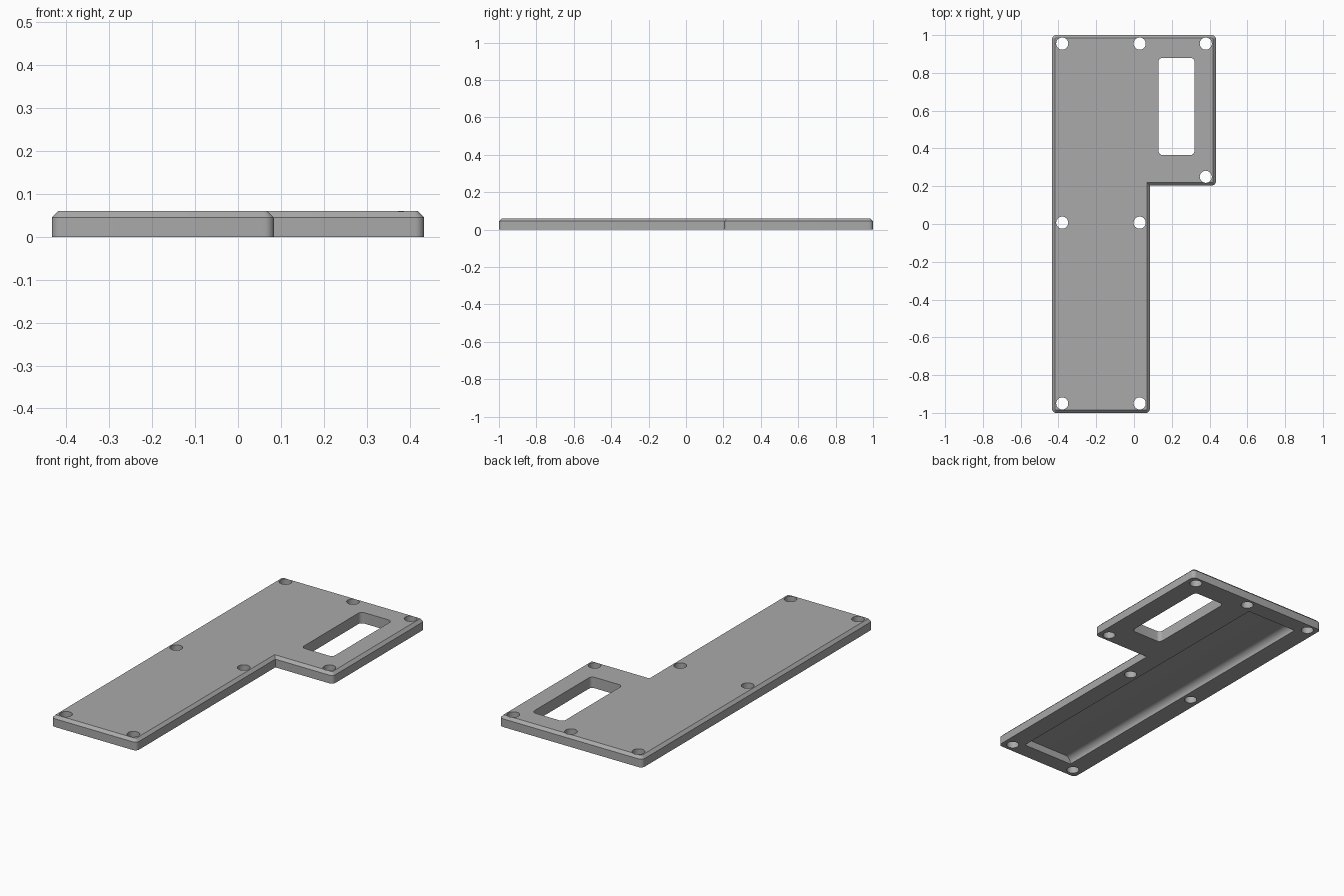
import bpy, bmesh, math
from mathutils import Vector

if "Cube" in bpy.data.objects:
    bpy.data.objects.remove(bpy.data.objects["Cube"], do_unlink=True)

HEIGHT, CHAMFER = 0.06, 0.015

grey = bpy.data.materials.new("plain grey")
grey.use_nodes = True
grey.diffuse_color = (0.4, 0.4, 0.4, 1)
grey.node_tree.nodes["Principled BSDF"].inputs["Base Color"].default_value = (0.4, 0.4, 0.4, 1)


def rounded(points, radii, steps=6):
    """Round the corners of a closed 2D outline; radius 0 stays sharp."""
    out = []
    for i, (p, r) in enumerate(zip(points, radii)):
        p = Vector(p)
        if r == 0:
            out.append(p)
            continue
        a = (Vector(points[i - 1]) - p).normalized()
        b = (Vector(points[(i + 1) % len(points)]) - p).normalized()
        for k in range(steps + 1):
            t = k / steps * math.pi / 2
            out.append(p + a * r * (1 - math.sin(t)) + b * r * (1 - math.cos(t)))
    return out


def prism(name, points, vector, chamfer=0):
    """Extrude a 3D outline along a vector, optionally chamfering its far rim."""
    bm = bmesh.new()
    base = bm.faces.new([bm.verts.new(p) for p in points])
    cap = bmesh.ops.extrude_face_region(bm, geom=[base], use_keep_orig=True)["geom"]
    bmesh.ops.translate(bm, vec=vector, verts=[g for g in cap if isinstance(g, bmesh.types.BMVert)])
    rim = [g for g in cap if isinstance(g, bmesh.types.BMEdge)]
    bmesh.ops.recalc_face_normals(bm, faces=bm.faces)
    if chamfer:
        bmesh.ops.bevel(bm, geom=rim, offset=chamfer, segments=1, profile=0.5, affect='EDGES')
    mesh = bpy.data.meshes.new(name)
    bm.to_mesh(mesh)
    bm.free()
    mesh.materials.append(grey)
    obj = bpy.data.objects.new(name, mesh)
    bpy.context.collection.objects.link(obj)
    return obj


def rect(x0, x1, y0, y1):
    return [(x0, y0), (x1, y0), (x1, y1), (x0, y1)]


# L-shaped cover plate with a chamfered top rim
R = 0.022
outline = [(-0.434, -1), (0.084, -1), (0.084, 0.204), (0.434, 0.204), (0.434, 1), (-0.434, 1)]
plate = prism("cover_plate", [(p.x, p.y, 0) for p in rounded(outline, [R, R, 0, R, R, R])],
              (0, 0, HEIGHT), CHAMFER)

# Window opening
window = rounded(rect(0.13, 0.32, 0.365, 0.88), [0.022] * 4)
cutters = [prism("window_cutter", [(p.x, p.y, -0.05) for p in window], (0, 0, 0.2))]

# Screw holes
for x, y in [(-0.38, 0.955), (0.03, 0.955), (0.38, 0.955), (0.38, 0.25),
             (-0.38, 0.007), (0.03, 0.007), (-0.38, -0.95), (0.03, -0.95)]:
    ring = [(x + 0.032 * math.cos(k * math.tau / 32), y + 0.032 * math.sin(k * math.tau / 32), -0.05)
            for k in range(32)]
    cutters.append(prism("screw_hole_cutter", ring, (0, 0, 0.2)))

# Long recess underneath, with rounded upper long edges
recess = rounded(rect(-0.33, -0.02, -0.02, 0.04), [0, 0, 0.035, 0.035])
cutters.append(prism("recess_cutter", [(p.x, -0.91, p.y) for p in recess], (0, 1.82, 0)))

for cutter in cutters:
    cutter.hide_render = True
    cutter.hide_set(True)
    mod = plate.modifiers.new(cutter.name, 'BOOLEAN')
    mod.operation, mod.solver, mod.object = 'DIFFERENCE', 'EXACT', cutter

# Apply the cuts, remove the helpers and smooth the rounded parts
bpy.context.view_layer.update()
evaluated = plate.evaluated_get(bpy.context.evaluated_depsgraph_get())
final = bpy.data.meshes.new_from_object(evaluated)
plate.modifiers.clear()
plate.data = final
for cutter in cutters:
    bpy.data.objects.remove(cutter, do_unlink=True)
bpy.ops.object.select_all(action='DESELECT')
plate.select_set(True)
bpy.context.view_layer.objects.active = plate
bpy.ops.object.shade_smooth_by_angle(angle=math.radians(30))
